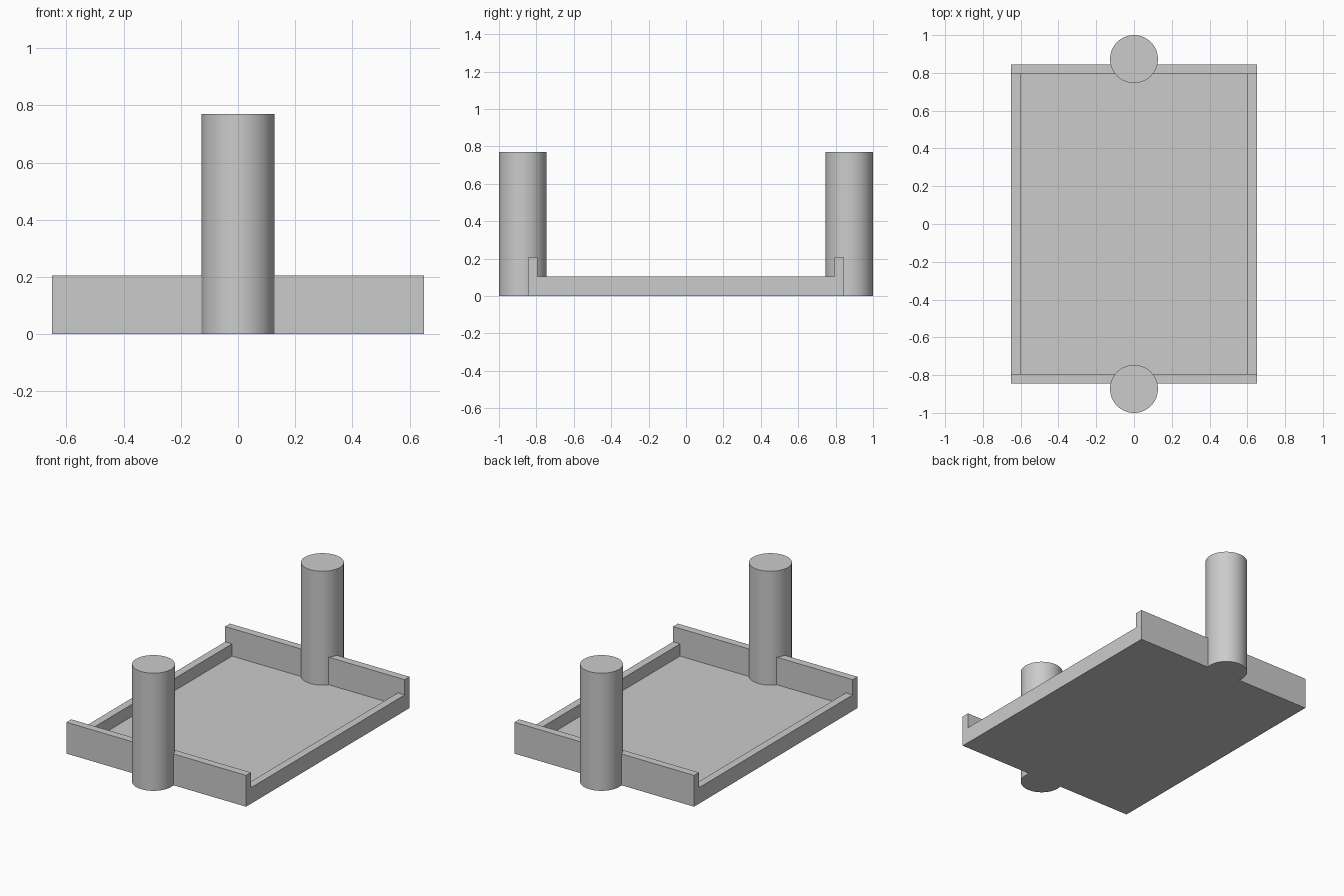
import bpy
import math

if "Cube" in bpy.data.objects:
    bpy.data.objects.remove(bpy.data.objects["Cube"])

grey = bpy.data.materials.new("plain grey")
grey.use_nodes = True
colour = (0.6, 0.6, 0.6, 1)
grey.diffuse_color = colour
grey.node_tree.nodes["Principled BSDF"].inputs["Base Color"].default_value = colour

HALF_X, HALF_Y, WALL = 0.65, 0.845, 0.05
FLOOR_H, RAIL_H, END_H = 0.025, 0.105, 0.205
POST_R, POST_H = 0.127, 0.77


def finish(name):
    obj = bpy.context.object
    obj.name = name
    obj.data.materials.append(grey)
    return obj


def box(name, x, y, size_x, size_y, height):
    bpy.ops.mesh.primitive_cube_add(size=1, location=(x, y, height / 2))
    obj = finish(name)
    obj.scale = (size_x, size_y, height)
    bpy.ops.object.transform_apply(location=False, rotation=False, scale=True)


# Tray floor
inner_x, inner_y = HALF_X - WALL, HALF_Y - WALL
box("tray_floor", 0, 0, 2 * inner_x, 2 * inner_y, FLOOR_H)

# Low side rails
for side, sx in (("left", 1), ("right", -1)):
    box(side + "_rail", sx * (HALF_X - WALL / 2), 0, WALL, 2 * inner_y, RAIL_H)

# Tall end walls, each with a round post standing through it
for end, sy in (("front", -1), ("back", 1)):
    box(end + "_wall", 0, sy * (HALF_Y - WALL / 2), 2 * HALF_X, WALL, END_H)
    bpy.ops.mesh.primitive_cylinder_add(
        vertices=64, radius=POST_R, depth=POST_H,
        location=(0, sy * (1 - POST_R), POST_H / 2))
    finish(end + "_post")
    bpy.ops.object.shade_smooth_by_angle(angle=math.radians(30))
